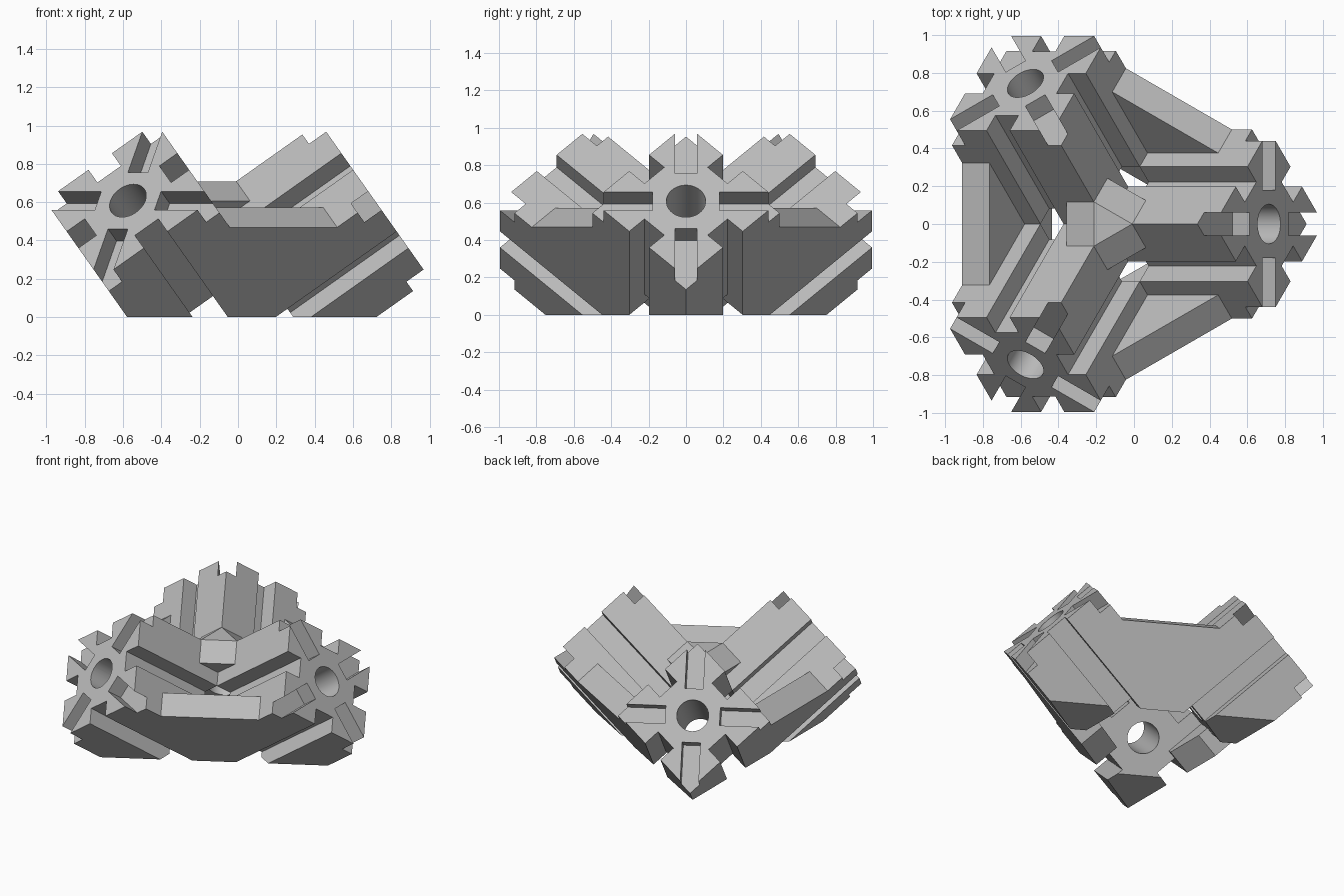
import bpy, bmesh, math
from mathutils import Matrix, Vector

cube = bpy.data.objects.get("Cube")
if cube:
    bpy.data.objects.remove(cube)

H = 0.354        # half width of an arm
G = 0.075        # half width of a side groove
DEPTH = 0.115    # groove depth
L = 1.053        # arm end, measured from the corner
T = H / 2        # plate thickness

grey = bpy.data.materials.new("mid_grey")
grey.use_nodes = True
colour = (0.5, 0.5, 0.5, 1)
grey.diffuse_color = colour
grey.node_tree.nodes["Principled BSDF"].inputs["Base Color"].default_value = colour

# Frame whose x, y, z axes run along the three arms
def frame(k):
    axes = []
    for i in range(3):
        t = math.radians(120 * (k + i))
        r = math.sqrt(2 / 3)
        axes.append(Vector((r * math.cos(t), r * math.sin(t), math.sqrt(1 / 3))))
    m = Matrix(axes).transposed().to_4x4()
    return Matrix.Translation((-0.145, 0, 0)) @ m

def finish(name, bm, matrix, helper=False):
    bmesh.ops.recalc_face_normals(bm, faces=bm.faces)
    mesh = bpy.data.meshes.new(name)
    bm.to_mesh(mesh)
    bm.free()
    mesh.transform(matrix)
    mesh.materials.append(grey)
    ob = bpy.data.objects.new(name, mesh)
    bpy.context.collection.objects.link(ob)
    if helper:
        ob.hide_render = True
        ob.hide_viewport = True
    return ob

def hull(name, points, matrix):
    bm = bmesh.new()
    for p in points:
        bm.verts.new(p)
    res = bmesh.ops.convex_hull(bm, input=bm.verts)
    junk = [g for g in res["geom_interior"] if isinstance(g, bmesh.types.BMVert)]
    bmesh.ops.delete(bm, geom=junk, context="VERTS")
    bmesh.ops.dissolve_limit(bm, angle_limit=0.01, verts=bm.verts, edges=bm.edges)
    return finish(name, bm, matrix)

def cut(ob, cutter):
    mod = ob.modifiers.new("cut", "BOOLEAN")
    mod.operation = "DIFFERENCE"
    mod.solver = "EXACT"
    mod.object = cutter

# Ground cutter trims everything flat below z = 0
bm = bmesh.new()
bmesh.ops.create_cube(bm, size=4)
ground = finish("ground_cutter", bm, Matrix.Translation((0, 0, -2)), True)

# Grooved square arm
def arm_mesh():
    bm = bmesh.new()
    side = [(H, -H), (H, -G), (H - DEPTH, -G), (H - DEPTH, G), (H, G)]
    ring = []
    for q in range(4):
        c, s = round(math.cos(q * math.pi / 2)), round(math.sin(q * math.pi / 2))
        ring += [bm.verts.new((H, y * c - z * s, y * s + z * c)) for y, z in side]
    face = bm.faces.new(ring)
    ext = bmesh.ops.extrude_face_region(bm, geom=[face])
    moved = [g for g in ext["geom"] if isinstance(g, bmesh.types.BMVert)]
    bmesh.ops.translate(bm, verts=moved, vec=(L - H, 0, 0))
    return bm

# Round bore and four corner notches at the arm end
def bore_and_notches():
    bm = bmesh.new()
    bmesh.ops.create_cone(bm, cap_ends=True, segments=48, radius1=0.105, radius2=0.105, depth=3,
                          matrix=Matrix.Rotation(math.pi / 2, 4, "Y"))
    for q in range(4):
        m = (Matrix.Rotation(math.pi / 4 + q * math.pi / 2, 4, "X")
             @ Matrix.Translation((L, 0.48, 0)) @ Matrix.Diagonal((0.22, 0.6, 0.12, 1)))
        bmesh.ops.create_cube(bm, size=1, matrix=m)
    return bm

for k, side in enumerate(("left", "back", "front")):
    m = frame(k)
    arm = finish(side + "_arm", arm_mesh(), m)
    cut(arm, finish(side + "_bore_cutter", bore_and_notches(), m, True))
    cut(arm, ground)
    # Gusset plate between neighbouring arms
    far = 0.812
    half = [(H - G, G), (H, G), (far, H)]
    outline = half + [(c, a) for a, c in half]
    web = hull(side + "_gusset", [(a, b, c) for a, c in outline for b in (-H, T - H)], m)
    cut(web, ground)

# Cap filling the inner corner
E = 0.52
points = []
for p in ((E, H, H), (E, H, T), (E, T, H), (T, H, H)):
    for i in range(3):
        points.append(p[i:] + p[:i])
hull("corner_cap", points, frame(0))

# Bake the cuts and smooth only the round bores
bpy.context.view_layer.update()
deps = bpy.context.evaluated_depsgraph_get()
for ob in list(bpy.context.collection.objects):
    if ob.type == "MESH" and ob.modifiers and not ob.hide_render:
        baked = bpy.data.meshes.new_from_object(ob.evaluated_get(deps))
        ob.modifiers.clear()
        ob.data = baked
        bpy.ops.object.select_all(action="DESELECT")
        ob.select_set(True)
        bpy.context.view_layer.objects.active = ob
        bpy.ops.object.shade_smooth_by_angle(angle=math.radians(20))
